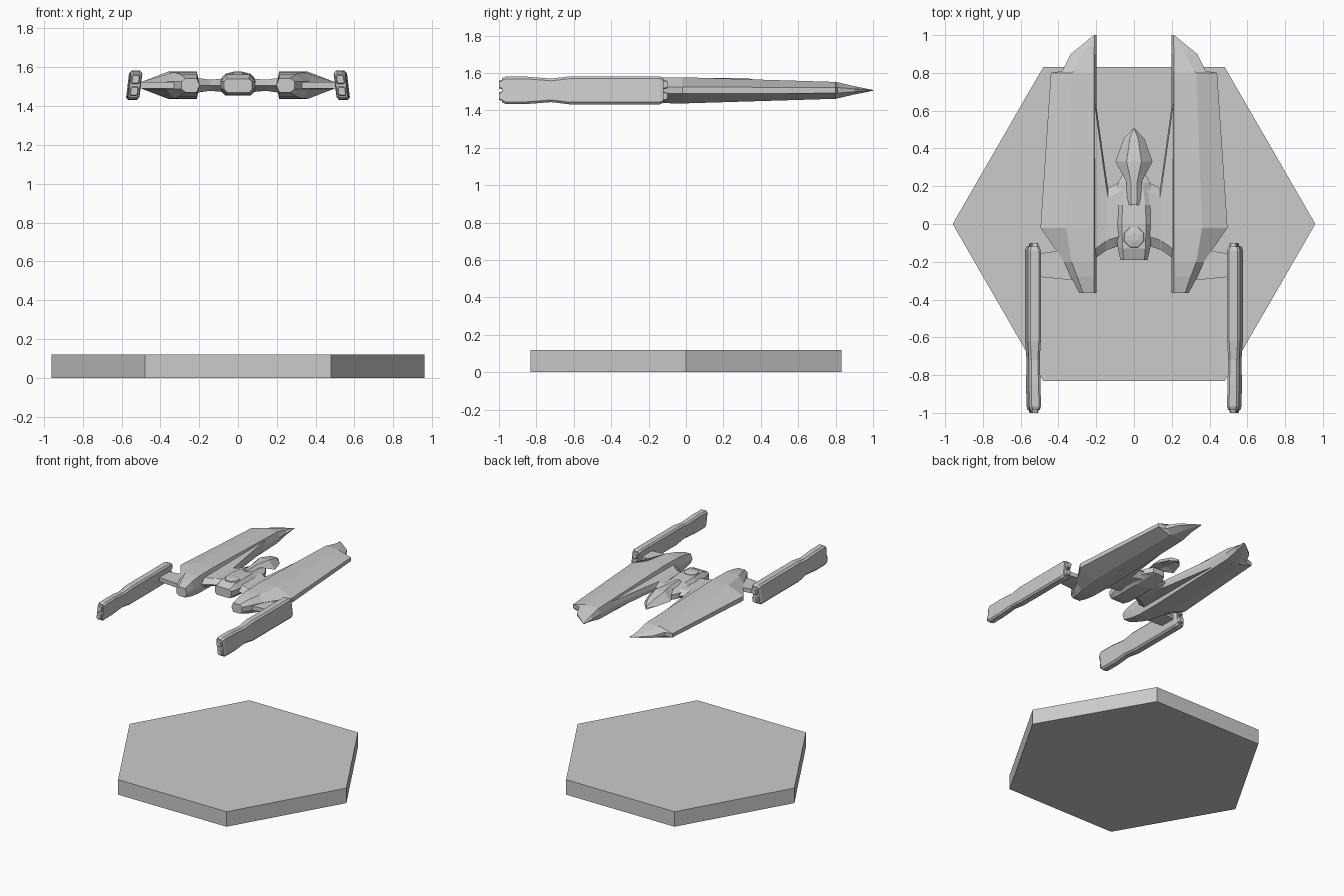
import bpy, bmesh, math
from mathutils import Vector

cube = bpy.data.objects.get("Cube")
if cube:
    bpy.data.objects.remove(cube, do_unlink=True)

grey = bpy.data.materials.new("plain grey")
grey.use_nodes = True
grey.diffuse_color = (0.6, 0.6, 0.6, 1)
grey.node_tree.nodes["Principled BSDF"].inputs["Base Color"].default_value = grey.diffuse_color

MID = 1.507  # flight height of the ship


def loft(name, rings, mirrored=False):
    """Skin a list of equal-length rings and cap both ends."""
    bm = bmesh.new()
    loops = [[bm.verts.new(Vector(point)) for point in ring] for ring in rings]
    count = len(loops[0])
    for first, second in zip(loops, loops[1:]):
        for i in range(count):
            j = (i + 1) % count
            bm.faces.new((first[i], first[j], second[j], second[i]))
    bm.faces.new(loops[0])
    bm.faces.new(loops[-1])
    bmesh.ops.recalc_face_normals(bm, faces=bm.faces)
    mesh = bpy.data.meshes.new(name)
    bm.to_mesh(mesh)
    bm.free()
    mesh.materials.append(grey)
    obj = bpy.data.objects.new(name, mesh)
    bpy.context.scene.collection.objects.link(obj)
    if mirrored:
        obj.modifiers.new("both sides", 'MIRROR').use_axis[0] = True
    return obj


def polygon(sides, radius, x, y, z, turn=0.0):
    angles = [turn + math.tau * i / sides for i in range(sides)]
    return [(x + radius * math.cos(a), y + radius * math.sin(a), z) for a in angles]


def chamfered(y, x, half_width, half_height, cut, lean=0.0, z=MID):
    """Upright rectangle with cut corners, leaning inboard at the top."""
    w, h = half_width, half_height
    outline = [(w, h - cut), (w - cut, h), (cut - w, h), (-w, h - cut),
               (-w, cut - h), (cut - w, -h), (w - cut, -h), (w, cut - h)]
    return [(x + px - lean * pz, y, z + pz) for px, pz in outline]


# Hexagonal stand
loft("stand", [polygon(6, 0.96, 0, 0, z) for z in (0, 0.12)])


# Long side hulls: flat top and bottom, wedge outer edge, pointed rear
def hull_ring(y, shoulder, outer, height, edge):
    inner = 0.198
    corner = min(inner + 0.014, shoulder)
    return [(inner, y, MID), (corner, y, MID + height), (shoulder, y, MID + height),
            (outer, y, MID + edge), (outer, y, MID - edge),
            (shoulder, y, MID - height), (corner, y, MID - height)]


hull_stations = [(-0.365, 0.27, 0.29, 0.036, 0.02), (-0.28, 0.3, 0.335, 0.057, 0.02),
                 (-0.2, 0.33, 0.37, 0.067, 0.018), (-0.02, 0.36, 0.495, 0.07, 0.018),
                 (0.8, 0.33, 0.44, 0.045, 0.015), (0.81, 0.32, 0.38, 0.043, 0.015),
                 (0.9, 0.27, 0.335, 0.022, 0.008), (1, 0.208, 0.212, 0.002, 0.001)]
loft("side_hull", [hull_ring(*s) for s in hull_stations], True)

# Leaning engine pods with a slight waist
pod_stations = [(-0.985, 0.531, 0.026, 0.064), (-0.965, 0.531, 0.031, 0.073),
                (-0.85, 0.533, 0.031, 0.073), (-0.72, 0.534, 0.029, 0.063),
                (-0.62, 0.535, 0.034, 0.075), (-0.14, 0.535, 0.034, 0.075),
                (-0.12, 0.535, 0.028, 0.066)]
loft("engine_pod", [chamfered(*s, 0.012, 0.12) for s in pod_stations], True)

# Paired blocks on both ends of each pod
for label, start, end in (("front", -0.98, -1.0), ("rear", -0.125, -0.1)):
    for level, offset in (("upper", 0.031), ("lower", -0.031)):
        x = 0.531 - 0.12 * offset
        loft(f"pod_{label}_{level}_block",
             [chamfered(start, x, 0.022, 0.026, 0.006, 0.12, MID + offset),
              chamfered(end, x, 0.017, 0.02, 0.006, 0.12, MID + offset)], True)

# Pylons joining the pods to the hulls
loft("pylon", [[(x, front, MID - 0.016), (x, rear, MID - 0.016),
                (x, rear, MID + 0.016), (x, front, MID + 0.016)]
               for x, front, rear in ((0.33, -0.297, -0.13), (0.52, -0.278, -0.16))], True)


# Inner wings between centre body and hulls, with a long rear fillet
def wing_ring(x, front, rear, height):
    bevel = 0.05
    return [(x, front, MID), (x, front + bevel, MID + height), (x, rear - bevel, MID + height),
            (x, rear, MID), (x, rear - bevel, MID - height), (x, front + bevel, MID - height)]


wing_stations = [(0.06, -0.11, 0.23, 0.036), (0.137, -0.135, 0.19, 0.029),
                 (0.147, -0.14, 0.25, 0.029), (0.21, -0.185, 0.7, 0.038)]
loft("inner_wing", [wing_ring(*s) for s in wing_stations], True)


# Centre body
def body_ring(y, top_width, width, top, bottom):
    right = [(top_width, top), (width, MID + 0.02), (width, MID - 0.02), (top_width, bottom)]
    outline = right + [(-x, z) for x, z in reversed(right)]
    return [(x, y, z) for x, z in outline]


body_stations = [(-0.19, 0.055, 0.072, 1.54, 1.47), (-0.13, 0.06, 0.085, 1.563, 1.458),
                 (0, 0.065, 0.1, 1.567, 1.455), (0.1, 0.06, 0.1, 1.56, 1.458),
                 (0.22, 0.045, 0.085, 1.542, 1.475), (0.28, 0.03, 0.05, 1.53, 1.485)]
loft("centre_body", [body_ring(*s) for s in body_stations])

# Shallow bridge dome
loft("bridge_dome", [polygon(8, radius, 0, -0.07, z, math.pi / 8)
                     for radius, z in ((0.06, 1.558), (0.055, 1.57), (0.025, 1.577))])


# Neck and arrow-shaped tail with drooping sides
def tail_ring(y, width, top, droop):
    ridge = width * 0.4
    return [(-width, y, top - droop), (-ridge, y, top), (ridge, y, top),
            (width, y, top - droop), (ridge, y, top - 0.025), (-ridge, y, top - 0.025)]


tail_stations = [(0.1, 0.036, 1.572, 0.02), (0.22, 0.04, 1.574, 0.02),
                 (0.26, 0.06, 1.574, 0.035), (0.33, 0.098, 1.572, 0.06),
                 (0.45, 0.056, 1.545, 0.04), (0.505, 0.005, 1.51, 0.012)]
loft("tail", [tail_ring(*s) for s in tail_stations])
